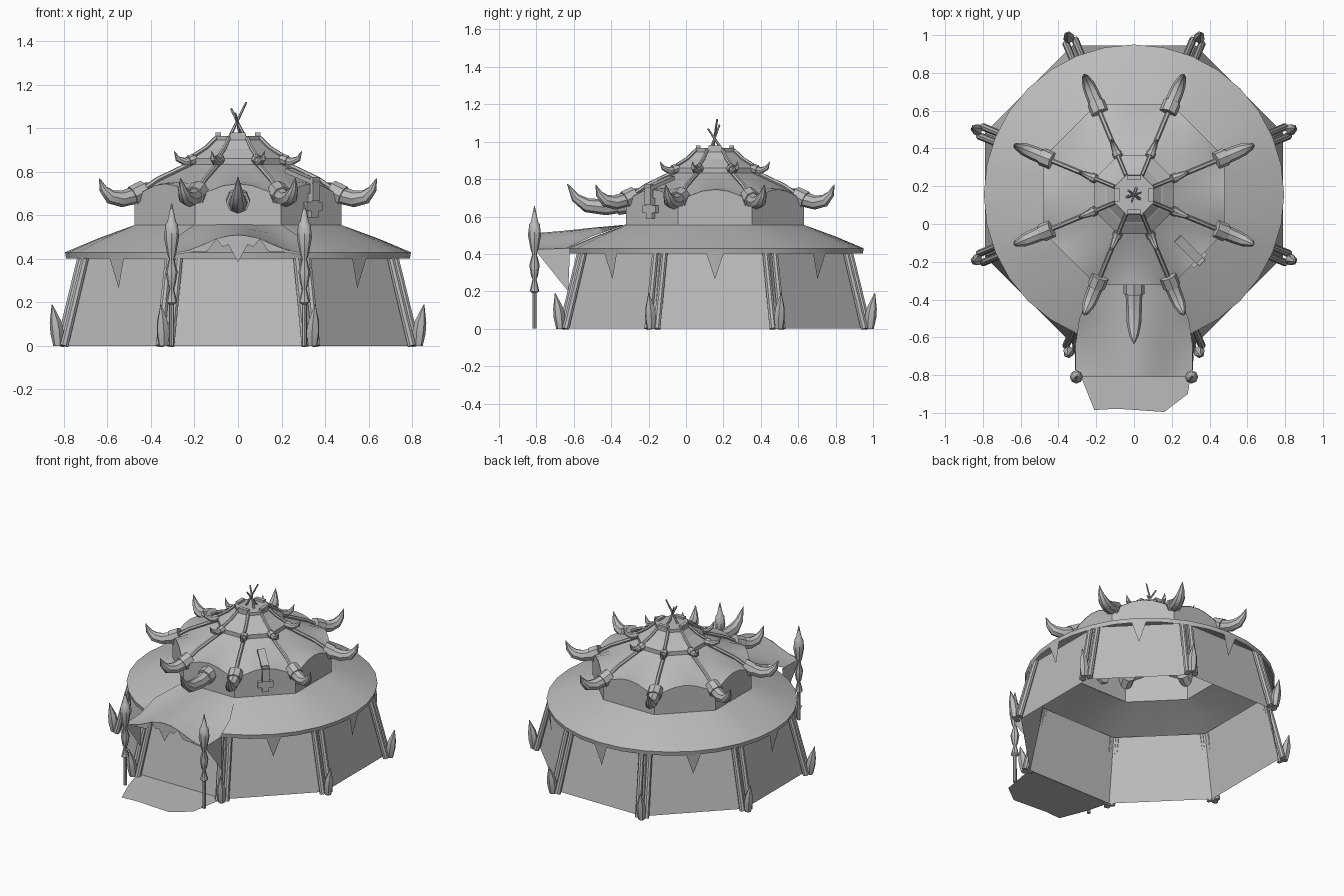
import bpy, bmesh, math
from math import cos, sin, pi, radians
from mathutils import Vector, Matrix

cube = bpy.data.objects.get("Cube")
if cube:
    bpy.data.objects.remove(cube)

CY = 0.155                      # tent axis offset in y
CORNERS = [pi / 8 + k * pi / 4 for k in range(8)]

grey = bpy.data.materials.new("plain_grey")
grey.use_nodes = True
GREY = (0.5, 0.5, 0.5, 1)
grey.diffuse_color = GREY
grey.node_tree.nodes["Principled BSDF"].inputs["Base Color"].default_value = GREY


def make(name, bm, smooth=None):
    bmesh.ops.remove_doubles(bm, verts=bm.verts, dist=0.0005)
    bmesh.ops.recalc_face_normals(bm, faces=bm.faces)
    me = bpy.data.meshes.new(name)
    bm.to_mesh(me)
    bm.free()
    me.materials.append(grey)
    ob = bpy.data.objects.new(name, me)
    bpy.context.collection.objects.link(ob)
    if smooth:
        bpy.ops.object.select_all(action='DESELECT')
        ob.select_set(True)
        bpy.context.view_layer.objects.active = ob
        bpy.ops.object.shade_smooth_by_angle(angle=radians(smooth))
    return ob


def loft(bm, rings, closed=True, caps=False):
    rows = [[bm.verts.new(p) for p in r] for r in rings]
    n = len(rows[0])
    for a, b in zip(rows, rows[1:]):
        for i in range(n if closed else n - 1):
            j = (i + 1) % n
            bm.faces.new((a[i], a[j], b[j], b[i]))
    if caps:
        bm.faces.new(rows[0])
        bm.faces.new(rows[-1])


def polar(r, a, z):
    return Vector((r * cos(a), CY + r * sin(a), z))


def octagon(r, z):
    return [polar(r, a, z) for a in CORNERS]


def tube(bm, path, radii, n=8):
    """Round tube of varying radius through the path points."""
    path = [Vector(p) for p in path]
    rings = []
    for i, p in enumerate(path):
        d = (path[min(i + 1, len(path) - 1)] - path[max(i - 1, 0)]).normalized()
        side = d.cross(Vector((0, 0, 1)))
        side = side.normalized() if side.length > 0.01 else Vector((1, 0, 0))
        up = side.cross(d)
        rings.append([p + radii[i] * (cos(2 * pi * k / n) * side + sin(2 * pi * k / n) * up)
                      for k in range(n)])
    loft(bm, rings, caps=True)


def box(bm, centre, size, angle=0, tilt=0):
    m = (Matrix.Translation(centre) @ Matrix.Rotation(angle, 4, 'Z')
         @ Matrix.Rotation(tilt, 4, 'Y') @ Matrix.Diagonal((*size, 1)))
    bmesh.ops.create_cube(bm, size=1, matrix=m)


# Sloping octagonal walls
bm = bmesh.new()
loft(bm, [octagon(0.855, 0), octagon(0.76, 0.43)])
make("tent_wall", bm)

# Lower roof skirt with a thin lip
def round_ring(r, z, blend):
    ring = []
    for k in range(32):
        a = k * pi / 16
        off = (a % (pi / 4)) - pi / 8          # angle from nearest corner
        flat = cos(pi / 8) / cos(pi / 8 - abs(off))
        ring.append(polar(r * (flat * (1 - blend) + blend), a, z))
    return ring

bm = bmesh.new()
loft(bm, [round_ring(0.515, 0.555, 0), round_ring(0.66, 0.495, 0.6),
          round_ring(0.795, 0.43, 1), round_ring(0.79, 0.402, 1)])
make("lower_roof", bm, 30)

# Pennants hanging from the roof edge
bm = bmesh.new()
for k in range(8):
    if k != 6:
        a = k * pi / 4
        pts = [polar(0.79, a - 0.06, 0.405), polar(0.79, a + 0.06, 0.405), polar(0.775, a, 0.265)]
        bm.faces.new([bm.verts.new(p) for p in pts])
make("pennants", bm)

# Drum with scalloped top and the faceted roof above it
def scallop(r):
    ring = []
    for a in CORNERS:
        for t in range(6):
            u = t / 6
            p = polar(r, a, 0).lerp(polar(r, a + pi / 4, 0), u)
            p.z = 0.68 + 0.065 * sin(pi * u)
            ring.append(p)
    return ring

def straight(r, z):
    return [polar(r, a, z).lerp(polar(r, a + pi / 4, z), t / 6) for a in CORNERS for t in range(6)]

bm = bmesh.new()
loft(bm, [straight(0.515, 0.555), scallop(0.515)])
make("upper_drum", bm)
bm = bmesh.new()
loft(bm, [scallop(0.518), straight(0.4, 0.755), straight(0.22, 0.835)])
make("upper_roof", bm, 20)

# Stepped crown
bm = bmesh.new()
steps = [(0.225, 0.83), (0.225, 0.86), (0.21, 0.87), (0.165, 0.9), (0.155, 0.905),
         (0.112, 0.945), (0.112, 0.965), (0.09, 0.965)]
loft(bm, [octagon(r, z) for r, z in steps])
bm.faces.new([bm.verts.new(p) for p in octagon(0.09, 0.965)])
make("crown", bm)
bm = bmesh.new()
for k in range(4):
    a = k * pi / 2
    box(bm, polar(0.09, a, 0.965), (0.025, 0.07, 0.03), a)
make("crown_blocks", bm)

# Crossed sticks on top
bm = bmesh.new()
for a, h in ((0.3, 1.12), (2.5, 1.09), (4.4, 1.07)):
    tube(bm, [polar(0.045, a + pi, 0.95), polar(0.04, a, h)], [0.008, 0.005], 6)
make("top_sticks", bm)

# Parts repeated at every corner
ribs, horns, collars, poles, fangs = (bmesh.new() for _ in range(5))
for a in CORNERS:
    tube(ribs, [polar(0.51, a, 0.695), polar(0.4, a, 0.765), polar(0.22, a, 0.845)], [0.012] * 3, 6)
    tube(ribs, [polar(0.22, a, 0.875), polar(0.16, a, 0.91), polar(0.11, a, 0.955)], [0.01] * 3, 6)
    tube(horns, [polar(r, a, z) for r, z in ((0.5, 0.695), (0.58, 0.675), (0.635, 0.685),
                                             (0.67, 0.72), (0.69, 0.77))],
         [0.04, 0.038, 0.033, 0.02, 0.002])
    tube(horns, [polar(r, a, z) for r, z in ((0.21, 0.86), (0.265, 0.845), (0.3, 0.86), (0.318, 0.895))],
         [0.02, 0.019, 0.013, 0.001])
    tube(collars, [polar(0.465, a, 0.715), polar(0.525, a, 0.688)], [0.048, 0.048])
    tube(collars, [polar(0.22, a, 0.858), polar(0.245, a, 0.85)], [0.025, 0.025])
    side = Vector((-sin(a), cos(a), 0))
    for s in (-0.026, 0.026):
        tube(poles, [polar(0.875, a, 0) + side * s, polar(0.765, a, 0.425) + side * s], [0.02, 0.018])
    tube(fangs, [polar(r, a, z) for r, z in ((0.895, 0), (0.9, 0.06), (0.908, 0.11), (0.925, 0.19))],
         [0.022, 0.031, 0.027, 0.002], 6)
make("roof_ribs", ribs, 40)
make("corner_horns", horns, 40)
make("horn_collars", collars, 40)
make("wall_poles", poles, 40)
make("base_fangs", fangs, 40)

# Large horn over the entrance
bm = bmesh.new()
tube(bm, [(0, -0.31, 0.67), (0, -0.43, 0.65), (0, -0.53, 0.66), (0, -0.59, 0.7), (0, -0.635, 0.775)],
     [0.045, 0.043, 0.038, 0.025, 0.002])
tube(bm, [(0, -0.31, 0.672), (0, -0.37, 0.662)], [0.055, 0.055])
make("front_horn", bm, 40)

# Entrance awning, arched in the middle, with hanging sides
def arch(half, y, top, drop):
    return [(half * s / 6, y, top - drop * (1 - cos(pi * s / 6)) / 2) for s in range(-6, 7)]

bm = bmesh.new()
loft(bm, [arch(0.2, -0.318, 0.557, 0), arch(0.29, -0.5, 0.54, 0.045), arch(0.31, -0.64, 0.525, 0.095),
          arch(0.31, -0.81, 0.51, 0.085)], closed=False)
make("entrance_awning", bm, 40)
bm = bmesh.new()
for s in (-1, 1):
    pts = [(0.31 * s, -0.81, 0.425), (0.31 * s, -0.62, 0.43), (0.315 * s, -0.63, 0.2)]
    bm.faces.new([bm.verts.new(p) for p in pts])
make("awning_sides", bm)

# Ragged valance along the awning front
teeth = [(0, 0.385), (0.045, 0.465), (0.07, 0.455), (0.1, 0.49), (0.14, 0.435), (0.22, 0.43), (0.31, 0.415)]
bm = bmesh.new()
for s in (-1, 1):
    lower = [(s * x, -0.812, z) for x, z in teeth]
    upper = [(x, y, 0.51 - 0.0425 * (1 - cos(pi * x / 0.31))) for x, y, z in lower]
    upper = [(x, y, max(z, low[2] + 0.004)) for (x, y, z), low in zip(upper, lower)]
    loft(bm, [lower, upper], closed=False)
make("awning_valance", bm)

# Beaded posts holding the awning
profile = [(0, 0.012), (0.19, 0.011), (0.2, 0.026), (0.265, 0.01), (0.28, 0.018), (0.34, 0.028),
           (0.4, 0.012), (0.42, 0.02), (0.5, 0.035), (0.56, 0.028), (0.57, 0.02), (0.655, 0.002)]
bm = bmesh.new()
for x in (-0.305, 0.305):
    tube(bm, [(x, -0.81, z) for z, r in profile], [r for z, r in profile])
make("awning_posts", bm, 40)

# Strap with a cross-shaped patch on the front left face
bm = bmesh.new()
a = -pi / 4
box(bm, polar(0.42, a, 0.778), (0.19, 0.05, 0.02), a, 0.3)
box(bm, polar(0.5, a, 0.72), (0.02, 0.045, 0.11), a)
box(bm, polar(0.485, a, 0.645), (0.03, 0.045, 0.11), a)
box(bm, polar(0.485, a, 0.64), (0.03, 0.1, 0.04), a)
make("cross_strap", bm)

# Entrance mat
bm = bmesh.new()
mat_outline = [(-0.33, -0.635), (-0.28, -0.81), (-0.21, -0.985), (-0.09, -0.978), (0.16, -0.995),
               (0.285, -0.9), (0.3, -0.8), (0.33, -0.635)]
bm.faces.new([bm.verts.new((x, y, 0.004)) for x, y in mat_outline])
make("entrance_mat", bm)
